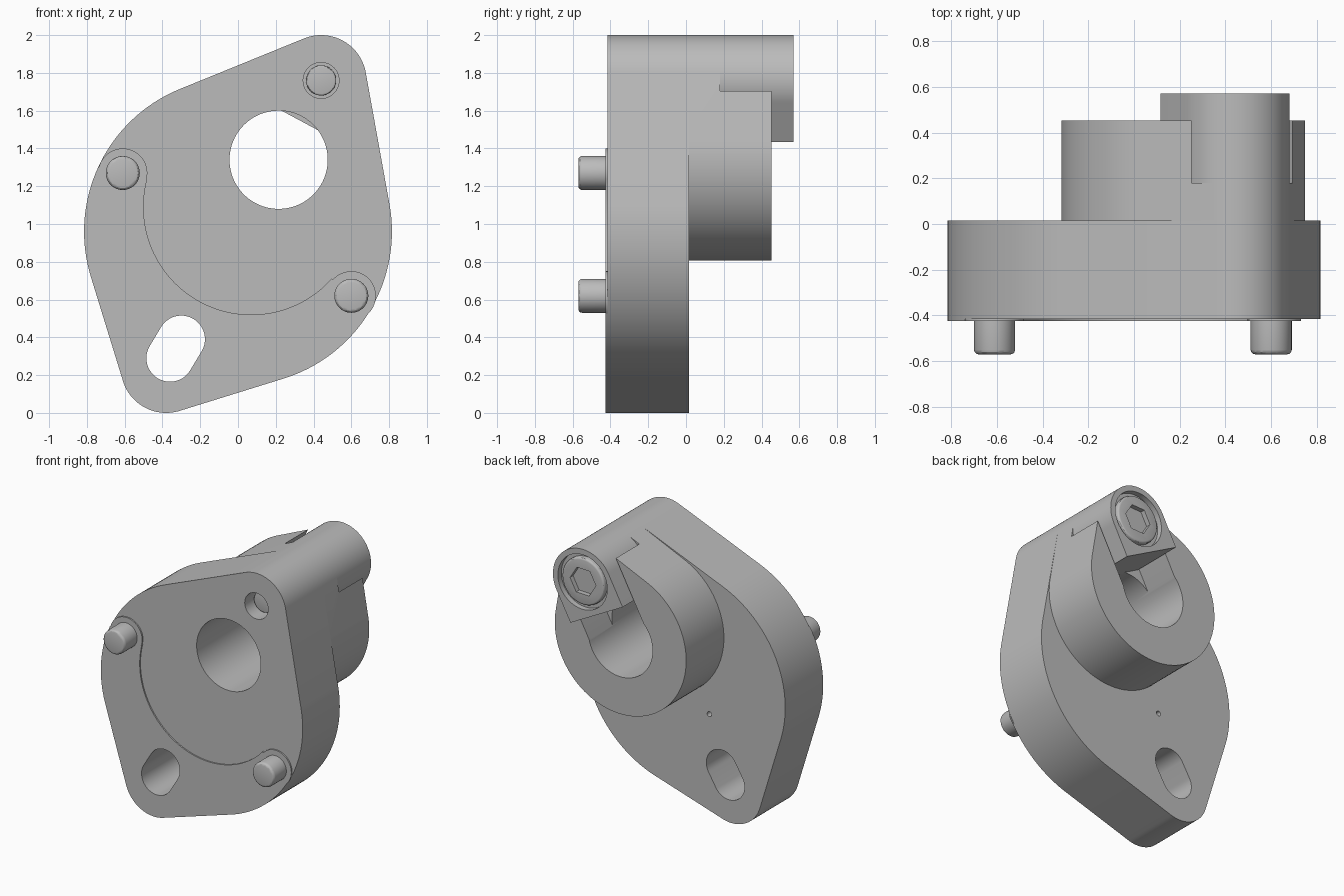
import bpy, bmesh, math
from mathutils import Vector

cube = bpy.data.objects.get("Cube")
if cube:
    bpy.data.objects.remove(cube, do_unlink=True)

metal = bpy.data.materials.new("plain_grey")
metal.use_nodes = True
GREY = (0.5, 0.5, 0.5, 1)
metal.diffuse_color = GREY
metal.node_tree.nodes["Principled BSDF"].inputs["Base Color"].default_value = GREY

BORE = Vector((0.215, 1.34))
SCREW = Vector((0.44, 1.76))
AXIS = (SCREW - BORE).normalized()
SIDE = Vector((AXIS.y, -AXIS.x))
PINS = [Vector((-0.61, 1.27)), Vector((0.6, 0.62))]
FRONT, BACK = -0.415, 0.015


def circle(c, r, n=96, start=0.0):
    return [Vector((c[0] + r * math.cos(start + math.tau * i / n),
                    c[1] + r * math.sin(start + math.tau * i / n))) for i in range(n)]


def hull(points):
    """Convex outline, counter-clockwise."""
    pts = sorted((p.x, p.y) for p in points)

    def chain(seq):
        out = []
        for p in seq:
            while len(out) > 1 and ((out[-1][0] - out[-2][0]) * (p[1] - out[-2][1])
                                    - (out[-1][1] - out[-2][1]) * (p[0] - out[-2][0])) <= 1e-9:
                out.pop()
            out.append(p)
        return out[:-1]
    return [Vector(p) for p in chain(pts) + chain(pts[::-1])]


def prism(name, outline, y0, y1, bevel=0.0):
    """Extrude an x-z outline along y, optionally bevelling the far rim."""
    bm = bmesh.new()
    face = bm.faces.new([bm.verts.new((p.x, y0, p.y)) for p in outline])
    new = bmesh.ops.extrude_face_region(bm, geom=[face])["geom"]
    moved = [v for v in new if isinstance(v, bmesh.types.BMVert)]
    bmesh.ops.translate(bm, verts=moved, vec=(0, y1 - y0, 0))
    if bevel:
        rim = [e for e in bm.edges if all(v in moved for v in e.verts)]
        bmesh.ops.bevel(bm, geom=rim, offset=bevel, segments=3, profile=0.5, affect='EDGES')
    bmesh.ops.recalc_face_normals(bm, faces=bm.faces)
    mesh = bpy.data.meshes.new(name)
    bm.to_mesh(mesh)
    bm.free()
    mesh.materials.append(metal)
    obj = bpy.data.objects.new(name, mesh)
    bpy.context.collection.objects.link(obj)
    return obj


def cut(obj, outline, y0, y1):
    cutter = prism("cutter", outline, y0, y1)
    mod = obj.modifiers.new("cut", 'BOOLEAN')
    mod.operation, mod.solver, mod.object = 'DIFFERENCE', 'EXACT', cutter
    bpy.context.view_layer.objects.active = obj
    bpy.ops.object.modifier_apply(modifier=mod.name)
    bpy.data.objects.remove(cutter, do_unlink=True)


# Base plate with bore, slotted hole, screw hole and small vent
outline = hull(circle((0, 0.96), 0.815, 160) + circle(SCREW, 0.24) + circle((-0.38, 0.24), 0.24))
slot = hull(circle((-0.3, 0.39), 0.125, 64) + circle((-0.36, 0.29), 0.125, 64))
plate = prism("base_plate", outline, FRONT, BACK)
cut(plate, circle(BORE, 0.26), -1, 1)
cut(plate, slot, -1, 1)
cut(plate, circle(SCREW, 0.095, 48), -1, FRONT + 0.12)
cut(plate, circle((-0.2, 0.75), 0.018, 24), BACK - 0.1, 1)

# Raised crescent on the front, with round pads at the pins
centre = Vector((0.07, 1.09))


def angle(p):
    return math.atan2(p.y - centre.y, p.x - centre.x) % math.tau


a0, a1 = (angle(p) for p in PINS)
outer = sorted((p for p in outline if a0 < angle(p) < a1), key=angle)
inner = [centre + 0.57 * Vector((math.cos(a), math.sin(a)))
         for a in (a1 + (a0 - a1) * i / 64 for i in range(65))]
crescent = prism("front_crescent", outer + inner, FRONT, FRONT - 0.01)
cut(crescent, slot, -1, 1)

# Locating pins
parts = [plate, crescent]
for side, p in zip(("right", "left"), PINS):
    parts.append(prism(side + "_pin_pad", circle(p, 0.13, 64), FRONT, FRONT - 0.0102))
    parts.append(prism(side + "_pin", circle(p, 0.09, 48), FRONT, -0.57, 0.02))

# Clamp collar with an open slot towards the screw
collar = prism("clamp_collar", hull(circle(BORE, 0.533) + circle(SCREW, 0.24)), BACK, 0.452)
cut(collar, circle(BORE, 0.26), -1, 1)
cut(collar, [BORE - SIDE * 0.25, BORE + SIDE * 0.25,
             BORE + SIDE * 0.25 + AXIS, BORE - SIDE * 0.25 + AXIS], 0.18, 1)

# Screw tower: round outside, flat towards the bore
flat = SCREW - AXIS * 0.24
tower = prism("screw_tower", hull(circle(SCREW, 0.24) + [flat - SIDE * 0.24, flat + SIDE * 0.24]),
              0.15, 0.57)
cut(tower, circle(SCREW, 0.2, 64), 0.53, 1)

# Socket screw head and its tip in the front hole
head = prism("screw_head", circle(SCREW, 0.172, 64), 0.5, 0.565, 0.015)
cut(head, circle(SCREW, 0.105, 6, math.atan2(AXIS.y, AXIS.x)), 0.51, 1)
tip = prism("screw_tip", circle(SCREW, 0.08, 48), FRONT + 0.14, FRONT + 0.08, 0.01)
parts += [collar, tower, head, tip]

# Smooth curved walls, keep crisp rims
for obj in bpy.context.selected_objects:
    obj.select_set(False)
for obj in parts:
    obj.select_set(True)
bpy.context.view_layer.objects.active = plate
bpy.ops.object.shade_smooth_by_angle(angle=math.radians(30))
